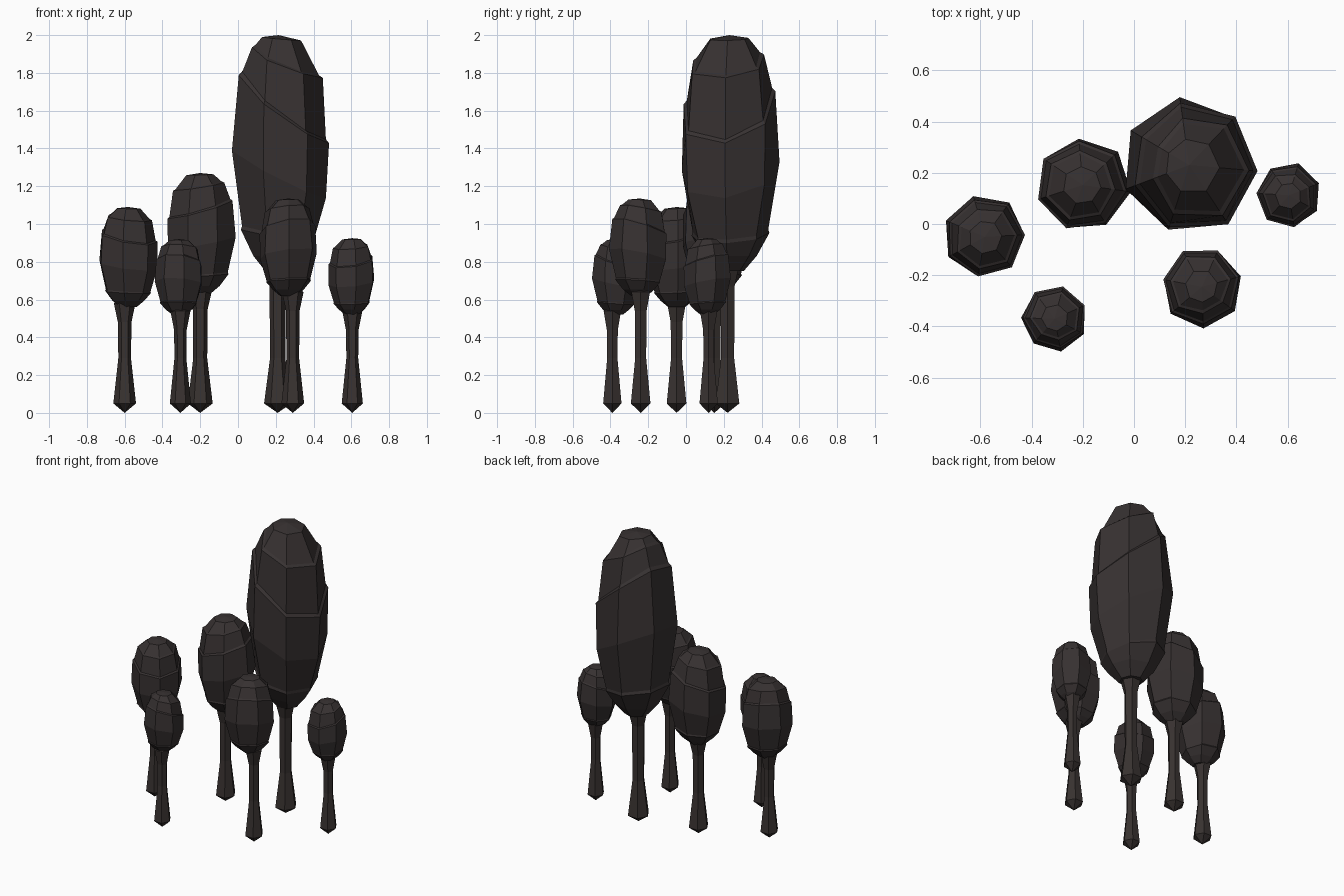
import bpy, bmesh, math, random

if "Cube" in bpy.data.objects:
    bpy.data.objects.remove(bpy.data.objects["Cube"])

random.seed(4)


def material(name, colour):
    m = bpy.data.materials.new(name)
    m.diffuse_color = (*colour, 1)
    m.use_nodes = True
    m.node_tree.nodes["Principled BSDF"].inputs["Base Color"].default_value = m.diffuse_color
    return m


BARK = material("dark bark", (0.040, 0.032, 0.030))
LEAF = material("charcoal foliage", (0.038, 0.031, 0.031))

# Crown outline: height fraction, radius fraction
OUTLINE = [(0, .28), (.08, .60), (.15, .77), (.32, .95), (.5, 1), (.65, .97),
           (.82, .86), (.91, .70), (.975, .46), (1, .30)]


def outline_radius(t):
    t = min(max(t, 0), 1)
    for (t0, r0), (t1, r1) in zip(OUTLINE, OUTLINE[1:]):
        if t <= t1:
            return r0 + (r1 - r0) * (t - t0) / (t1 - t0)


def loft(name, rings, bottom, top, mat):
    """Skin equal-length rings and close both ends with a point."""
    bm = bmesh.new()
    vr = [[bm.verts.new(p) for p in ring] for ring in rings]
    n = len(vr[0])
    for a, b in zip(vr, vr[1:]):
        for i in range(n):
            j = (i + 1) % n
            bm.faces.new((a[i], a[j], b[j], b[i]))
    lo, hi = bm.verts.new(bottom), bm.verts.new(top)
    for i in range(n):
        j = (i + 1) % n
        bm.faces.new((lo, vr[0][j], vr[0][i]))
        bm.faces.new((hi, vr[-1][i], vr[-1][j]))
    bmesh.ops.recalc_face_normals(bm, faces=bm.faces)
    me = bpy.data.meshes.new(name)
    bm.to_mesh(me)
    bm.free()
    me.materials.append(mat)
    ob = bpy.data.objects.new(name, me)
    bpy.context.collection.objects.link(ob)


def crown(name, x, y, z0, z1, radius, start, high, tilt):
    # Ring: height fraction, tilt share, radius scale; paired rings form ledges
    layers = [(0, 0, 1), (.065, 0, 1), (.15, .2, 1.01), (.165, .2, .96),
              (.42, .7, 1), (.70, 1, 1.01), (.715, 1, .95),
              (.89, .45, 1.02), (.90, .45, .95), (.985, .05, 1)]
    wobble = [random.uniform(.97, 1.03) for _ in range(7)]
    rings = []
    for t, share, scale in layers:
        ring = []
        for i in range(7):
            a = math.radians(start) + i * math.tau / 7
            h = t + tilt * share * math.cos(a - math.radians(high))
            r = radius * outline_radius(h) * scale * wobble[i]
            ring.append((x + r * math.cos(a), y + r * math.sin(a),
                         z0 + h * (z1 - z0)))
        rings.append(ring)
    loft(name, rings, (x, y, z0), (x, y, z1), LEAF)


def trunk(name, x, y, top, foot):
    # Flared foot, slim waist, flare below the crown
    profile = [(.05, foot), (.29, foot * .56), (top - .08, foot * .60),
               (top + .02, foot * .95)]
    rings = [[(x + r * math.cos(k * math.tau / 6), y + r * math.sin(k * math.tau / 6), z)
              for k in range(6)] for z, r in profile]
    loft(name, rings, (x, y, 0), (x, y, top + .06), BARK)


# name, trunk xy, foot radius, crown xy, crown bottom/top, radius, start, high side, tilt
TREES = [
    ("tallest", .21, .22, .072, .215, .23, .75, 2.00, .272, -5, 165, .16),
    ("middle", -.20, .15, .066, -.20, .152, .63, 1.27, .188, -8, 20, .08),
    ("left", -.60, -.05, .060, -.582, -.05, .56, 1.09, .163, 3, 130, .08),
    ("front_left", -.305, -.39, .056, -.31, -.37, .52, .92, .130, 24, 250, .10),
    ("front_right", .29, -.24, .060, .265, -.245, .62, 1.135, .160, 15, 300, .10),
    ("right", .605, .12, .056, .605, .112, .52, .925, .128, 22, 60, .09),
]
for n, tx, ty, foot, cx, cy, z0, z1, r, start, high, tilt in TREES:
    trunk(n + "_tree_trunk", tx, ty, z0, foot)
    crown(n + "_tree_crown", cx, cy, z0, z1, r, start, high, tilt)
